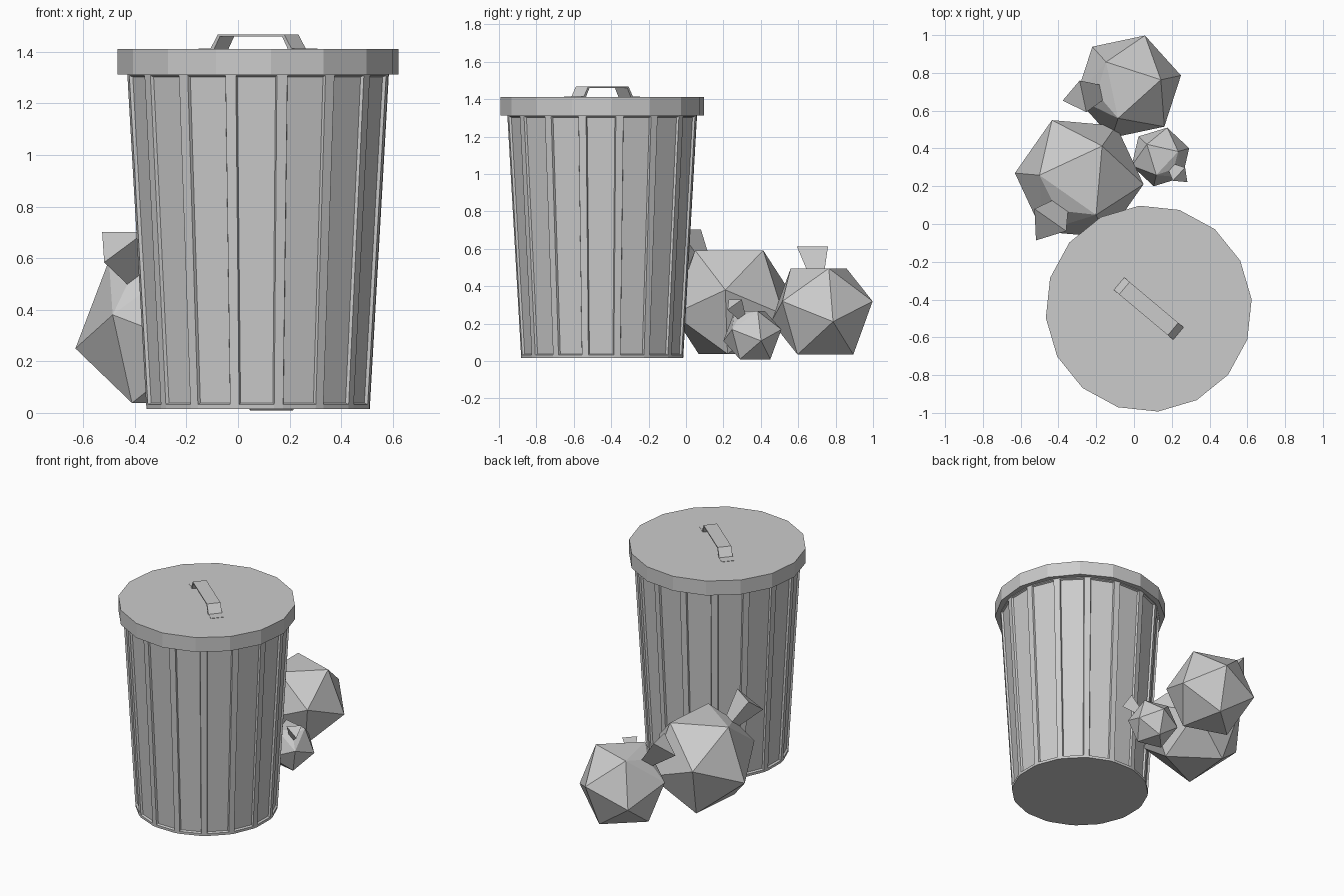
import bpy, bmesh
from math import sin, cos, radians, pi
from mathutils import Vector, Matrix

if "Cube" in bpy.data.objects:
    bpy.data.objects.remove(bpy.data.objects["Cube"])

CX, CY = 0.078, -0.448


def finish(bm, name):
    bmesh.ops.recalc_face_normals(bm, faces=bm.faces[:])
    me = bpy.data.meshes.new(name)
    bm.to_mesh(me)
    bm.free()
    ob = bpy.data.objects.new(name, me)
    bpy.context.collection.objects.link(ob)
    return ob


def loft(bm, rings):
    """Closed solid from stacked rings; returns the side faces level by level."""
    vs = [[bm.verts.new(p) for p in r] for r in rings]
    n = len(vs[0])
    bm.faces.new(vs[0][::-1])
    bm.faces.new(vs[-1])
    return [[bm.faces.new((a[i], a[(i + 1) % n], b[(i + 1) % n], b[i]))
             for i in range(n)] for a, b in zip(vs, vs[1:])]


def ring(r, z, angles):
    return [(CX + r * cos(a), CY + r * sin(a), z) for a in angles]


# can body: narrow ribs at the corners, recessed panels between them
angles = [radians(-12 + 22.5 * k + s) for k in range(16) for s in (-2.3, 2.3)]
bm = bmesh.new()
sides = loft(bm, [ring(0.4375 + 0.0577 * (z - 0.015), z, angles)
                  for z in (0.015, 0.032, 1.308, 1.33)])
bm.normal_update()
bmesh.ops.inset_individual(bm, faces=sides[1][1::2], thickness=0.008, depth=-0.012)
finish(bm, "can_body")

# lid
bm = bmesh.new()
lid_angles = [radians(5.2 + 22.5 * k) for k in range(16)]
loft(bm, [ring(0.547, z, lid_angles) for z in (1.313, 1.411)])
finish(bm, "can_lid")

# lid handle: bent strip with flat feet
outer = [(-0.265, 1.413), (-0.205, 1.413), (-0.168, 1.467)]
inner = [(-0.265, 1.405), (-0.19, 1.405), (-0.158, 1.459)]
outer += [(-s, z) for s, z in outer[::-1]]
inner += [(-s, z) for s, z in inner[::-1]]
bm = bmesh.new()
path = [[(s, w, z) for w in (-0.043, 0.043)] + [(si, w, zi) for w in (0.043, -0.043)]
        for (s, z), (si, zi) in zip(outer, inner)]
loft(bm, path)
bm.transform(Matrix.Translation((CX, CY, 0)) @ Matrix.Rotation(radians(-40), 4, 'Z'))
finish(bm, "lid_handle")


def bag(name, centre, r, azimuth, tip):
    """Icosahedral sack resting on a face, with a pinched and flared neck."""
    bm = bmesh.new()
    for h, rad, off in ((0.795, 0.607, 0), (0.188, 0.982, 60)):
        for k in range(3):
            a = radians(off + 120 * k)
            p = Vector((rad * cos(a), rad * sin(a), h)) * r
            bm.verts.new(p)
            bm.verts.new(-p)
    bmesh.ops.convex_hull(bm, input=bm.verts[:])
    bm.normal_update()
    face = max(bm.faces, key=lambda f: f.calc_center_median().z)
    for height, rad in ((0.86, 0.17), (tip, 0.34)):
        face = bmesh.ops.extrude_discrete_faces(bm, faces=[face])['faces'][0]
        for v in face.verts:
            flat = Vector((v.co.x, v.co.y, 0)).normalized() * rad * r
            v.co = flat + Vector((0, 0, height * r))
    bm.transform(Matrix.Translation(centre)
                 @ Matrix.Rotation(radians(azimuth), 4, 'Z')
                 @ Matrix.Rotation(radians(41.8), 4, 'Y'))
    finish(bm, name)


# rubbish bags beside the can
bag("large_bag", (-0.29, 0.24, 0.315), 0.348, -125, 1.34)
bag("medium_bag", (-0.03, 0.727, 0.265), 0.29, -168, 1.46)
bag("small_bag", (0.14, 0.355, 0.138), 0.162, -43, 1.43)
